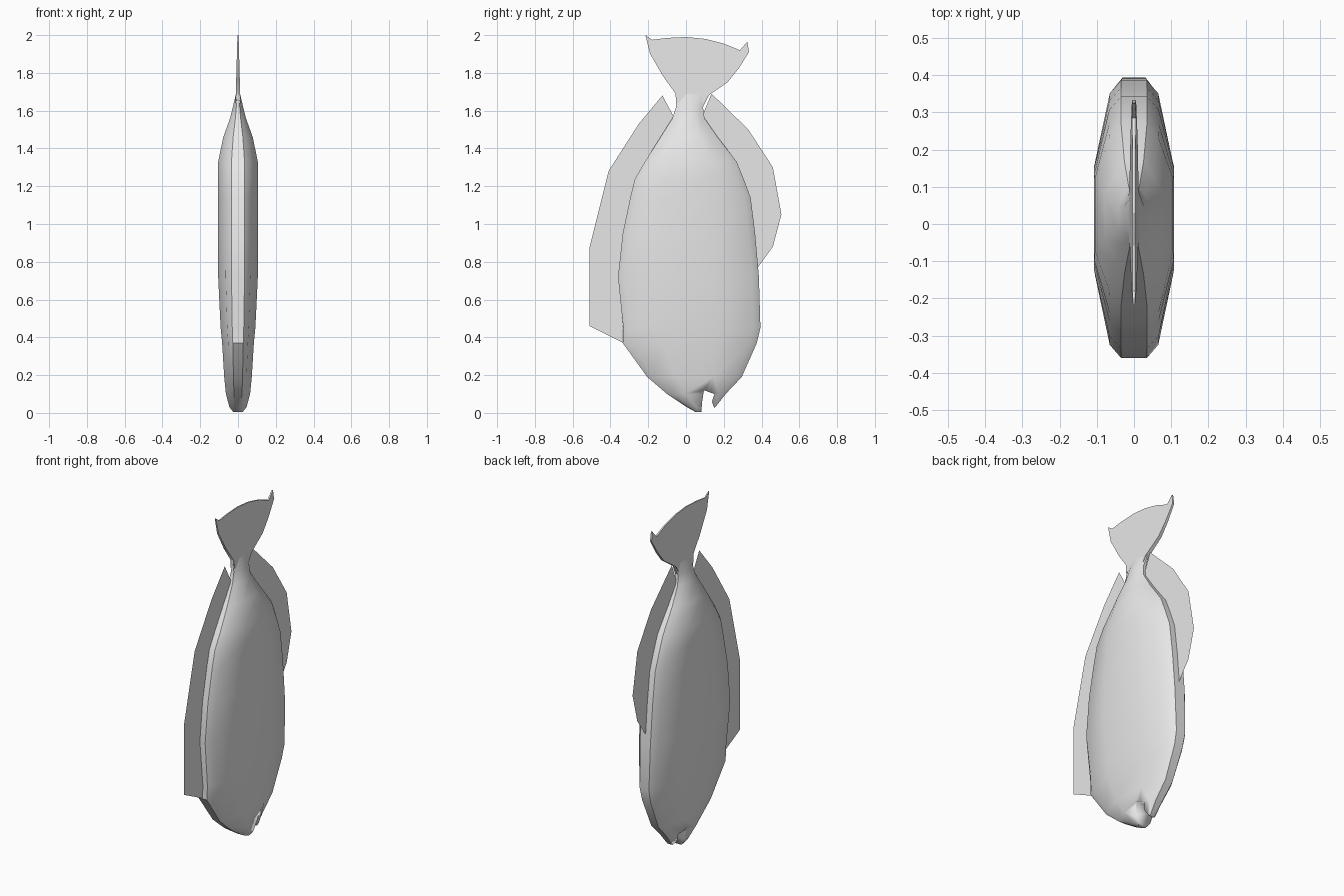
import bpy, bmesh, math

if "Cube" in bpy.data.objects:
    bpy.data.objects.remove(bpy.data.objects["Cube"])

grey = bpy.data.materials.new("pale_grey")
grey.diffuse_color = (0.8, 0.8, 0.8, 1)
grey.use_nodes = True
grey.node_tree.nodes["Principled BSDF"].inputs["Base Color"].default_value = grey.diffuse_color


def finish(name, bm, angle=32):
    bmesh.ops.recalc_face_normals(bm, faces=bm.faces)
    me = bpy.data.meshes.new(name)
    bm.to_mesh(me)
    bm.free()
    me.materials.append(grey)
    ob = bpy.data.objects.new(name, me)
    bpy.context.collection.objects.link(ob)
    bpy.ops.object.select_all(action='DESELECT')
    ob.select_set(True)
    bpy.context.view_layer.objects.active = ob
    if angle:
        bpy.ops.object.shade_smooth_by_angle(angle=math.radians(angle))
    return ob


def plate(name, outline, half):
    """Solid plate from a (y, z) outline; half(z) gives its half thickness."""
    bm = bmesh.new()
    sides = [[bm.verts.new((s * half(z), y, z)) for y, z in outline] for s in (-1, 1)]
    caps = [bm.faces.new(s) for s in sides]
    n = len(outline)
    for i in range(n):
        j = (i + 1) % n
        bm.faces.new((sides[0][i], sides[0][j], sides[1][j], sides[1][i]))
    bmesh.ops.triangulate(bm, faces=caps)
    return finish(name, bm)


def sheet(name, outline):
    """Single-surface fin lying in the middle plane."""
    bm = bmesh.new()
    f = bm.faces.new([bm.verts.new((0, y, z)) for y, z in outline])
    bmesh.ops.triangulate(bm, faces=[f])
    return finish(name, bm, 0)


# Body: rings stacked from nose to tail root (z, front y, back y, half width)
levels = [
    (0.005, 0.05, 0.10, 0.025), (0.03, 0.005, 0.155, 0.045),
    (0.10, -0.10, 0.21, 0.064), (0.19, -0.205, 0.295, 0.073),
    (0.37, -0.335, 0.375, 0.084), (0.45, -0.332, 0.394, 0.092),
    (0.72, -0.36, 0.386, 0.105), (0.95, -0.335, 0.366, 0.107),
    (1.14, -0.295, 0.342, 0.107), (1.24, -0.27, 0.305, 0.107),
    (1.33, -0.217, 0.268, 0.105), (1.46, -0.135, 0.168, 0.078),
    (1.56, -0.072, 0.098, 0.042), (1.62, -0.052, 0.09, 0.027),
    (1.69, -0.055, 0.125, 0.011),
]
bm = bmesh.new()
rings = []
for z, f, b, w in levels:
    span = b - f
    d = min(0.035, 0.12 * span)
    half = [(0.33, f), (0.62, f + d), (1, f + 0.3 * span),
            (1, b - 0.3 * span), (0.62, b - d), (0.33, b)]
    pts = [(w * x, y) for x, y in half] + [(-w * x, y) for x, y in reversed(half)]
    rings.append([bm.verts.new((x, y, z)) for x, y in pts])
for lo, hi in zip(rings, rings[1:]):
    for i in range(len(lo)):
        j = (i + 1) % len(lo)
        bm.faces.new((lo[i], lo[j], hi[j], hi[i]))
bm.faces.new(rings[0])
bm.faces.new(rings[-1])
body = finish("body", bm)

# Mouth: notch cut through the nose
cutter = plate("mouth_cutter", [(0.08, -0.05), (0.084, 0.05), (0.095, 0.12), (0.15, 0.10),
                                (0.137, 0.06), (0.15, 0.025), (0.16, -0.05)], lambda z: 0.2)
cutter.hide_render = True
cutter.hide_viewport = True
mod = body.modifiers.new("mouth", 'BOOLEAN')
mod.object = cutter
mod.operation = 'DIFFERENCE'
mod.solver = 'EXACT'
bpy.context.view_layer.objects.active = body
bpy.ops.object.modifier_apply(modifier=mod.name)
bpy.data.objects.remove(cutter)

# Tail: fan-shaped plate thinning to its rim
plate("tail_fin", [(-0.05, 1.64), (-0.055, 1.69), (-0.12, 1.78), (-0.19, 1.90), (-0.215, 2.0),
                   (-0.18, 1.975), (-0.10, 1.985), (0.0, 1.99), (0.10, 1.98), (0.20, 1.955),
                   (0.285, 1.92), (0.325, 1.965), (0.333, 1.91), (0.28, 1.825),
                   (0.22, 1.75), (0.11, 1.675), (0.09, 1.64)],
      lambda z: 0.013 - 0.010 * (z - 1.64) / 0.36)

# Long thin fins along both edges of the body
sheet("front_fin", [(-0.33, 0.37), (-0.51, 0.46), (-0.51, 0.88), (-0.41, 1.28), (-0.25, 1.53),
                    (-0.125, 1.68), (-0.08, 1.57), (-0.05, 1.54), (-0.23, 1.24),
                    (-0.31, 0.95), (-0.33, 0.72), (-0.31, 0.45)])
sheet("back_fin", [(0.135, 1.69), (0.33, 1.50), (0.46, 1.30), (0.505, 1.05), (0.46, 0.88),
                   (0.38, 0.77), (0.35, 0.95), (0.32, 1.15), (0.25, 1.32),
                   (0.14, 1.47), (0.085, 1.57)])
